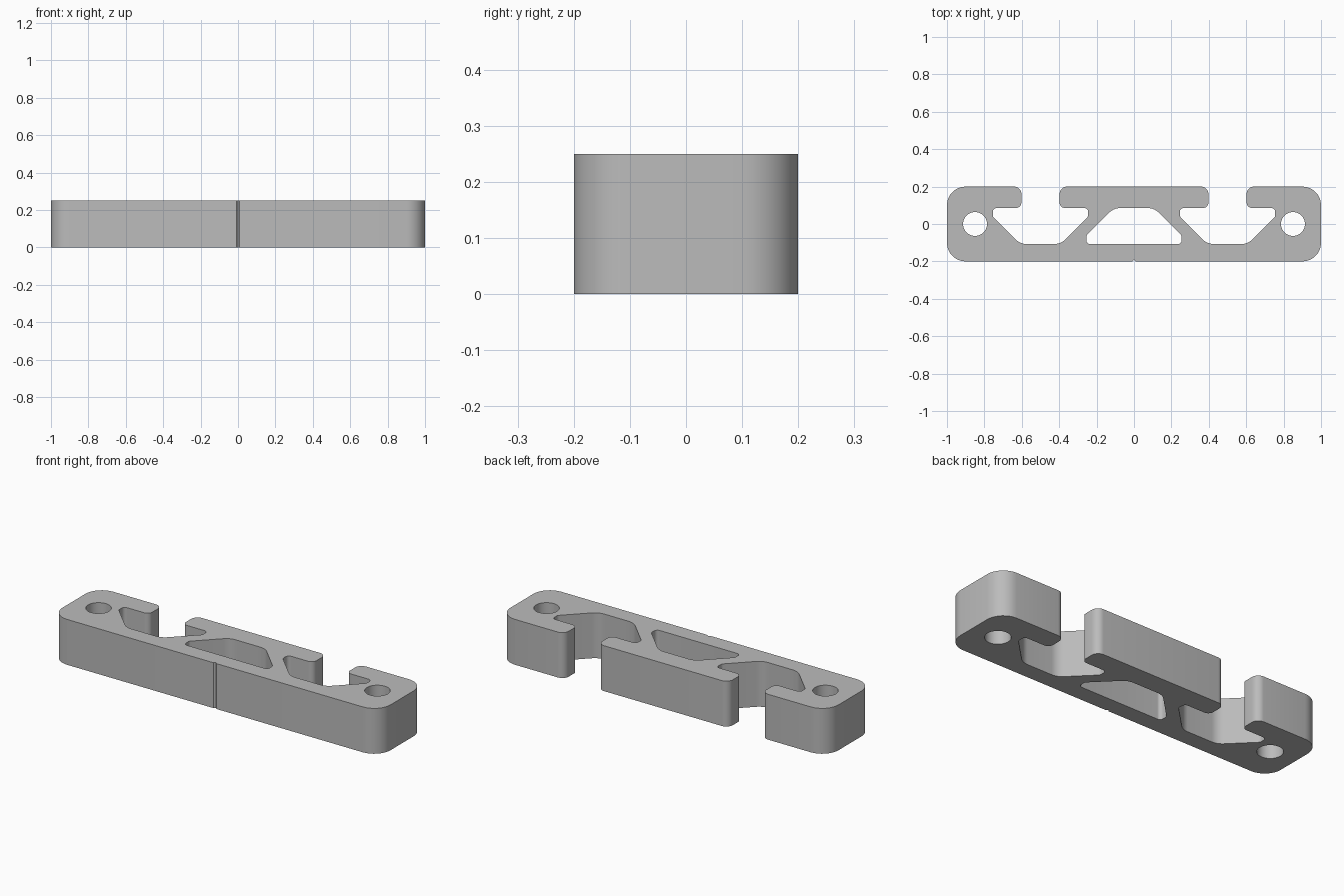
import bpy, bmesh, math
from mathutils import Vector

cube = bpy.data.objects.get("Cube")
if cube:
    bpy.data.objects.remove(cube, do_unlink=True)

HEIGHT = 0.25
SLOT_X = 0.5      # centre of each T-slot
FLOOR, LIP = -0.107, 0.085
TIP, TIP_H, FLAT = 0.255, 0.045, 0.108


def rounded(corners, steps=8):
    """Round each (x, y, radius) corner of a closed polygon with an arc."""
    out = []
    for i, (x, y, r) in enumerate(corners):
        p = Vector((x, y))
        if r == 0:
            out.append(p)
            continue
        a = (Vector(corners[i - 1][:2]) - p).normalized()
        b = (Vector(corners[(i + 1) % len(corners)][:2]) - p).normalized()
        half = a.angle(b) / 2
        centre = p + (a + b).normalized() * (r / math.sin(half))
        start = p + a * (r / math.tan(half)) - centre
        end = p + b * (r / math.tan(half)) - centre
        sweep = math.pi - 2 * half
        for k in range(steps + 1):
            t = k / steps
            out.append(centre + (start * math.sin((1 - t) * sweep)
                                 + end * math.sin(t * sweep)) / math.sin(sweep))
    return out


def mirrored(half):
    """Close a right-hand half outline with its mirror image."""
    return half + [(-x, y, r) for x, y, r in reversed(half)]


def circle(cx, radius, n=40):
    return [Vector((cx + radius * math.cos(2 * math.pi * k / n),
                    radius * math.sin(2 * math.pi * k / n))) for k in range(n)]


# One side of a T-slot, from the mouth down to the floor
slot_side = [(0.102, 0.2, 0.04), (0.102, LIP, 0.03), (TIP, LIP, 0.02),
             (TIP, LIP - TIP_H, 0.02), (FLAT, FLOOR, 0.08)]
slot = [(SLOT_X + x, y, r) for x, y, r in slot_side]
slot += [(SLOT_X - x, y, r) for x, y, r in reversed(slot_side)]

# Outer outline with a small centre groove on the front face
outer = mirrored([(0.009, -0.2, 0), (1, -0.2, 0.1), (1, 0.2, 0.1)] + slot)
outer.append((0, -0.192, 0))

# Central trapezoid window
window = mirrored([(TIP, FLOOR, 0.02), (TIP, FLOOR + TIP_H, 0.02), (FLAT, LIP, 0.08)])

loops = [rounded(outer), rounded(window), circle(0.85, 0.064), circle(-0.85, 0.064)]

# Filled flat profile, extruded to a solid
curve = bpy.data.curves.new("rail_profile", 'CURVE')
curve.dimensions = '2D'
curve.fill_mode = 'BOTH'
curve.extrude = HEIGHT / 2
for loop in loops:
    spline = curve.splines.new('POLY')
    spline.points.add(len(loop) - 1)
    for point, co in zip(spline.points, loop):
        point.co = (co.x, co.y, 0, 1)
    spline.use_cyclic_u = True
profile = bpy.data.objects.new("rail_profile", curve)
bpy.context.collection.objects.link(profile)
bpy.context.view_layer.update()
evaluated = profile.evaluated_get(bpy.context.evaluated_depsgraph_get())
mesh = bpy.data.meshes.new_from_object(evaluated)
bpy.data.objects.remove(profile, do_unlink=True)

# Weld, and stand on the ground
bm = bmesh.new()
bm.from_mesh(mesh)
bmesh.ops.remove_doubles(bm, verts=bm.verts, dist=0.0001)
bmesh.ops.translate(bm, verts=bm.verts, vec=(0, 0, HEIGHT / 2))
bmesh.ops.recalc_face_normals(bm, faces=bm.faces)
bm.to_mesh(mesh)
bm.free()

rail = bpy.data.objects.new("slotted_rail", mesh)
bpy.context.collection.objects.link(rail)

# Plain grey
grey = bpy.data.materials.new("plain_grey")
grey.use_nodes = True
colour = (0.5, 0.5, 0.5, 1)
grey.diffuse_color = colour
grey.node_tree.nodes["Principled BSDF"].inputs["Base Color"].default_value = colour
mesh.materials.clear()
mesh.materials.append(grey)

for other in bpy.context.selected_objects:
    other.select_set(False)
rail.select_set(True)
bpy.context.view_layer.objects.active = rail
bpy.ops.object.shade_smooth_by_angle(angle=math.radians(30))
